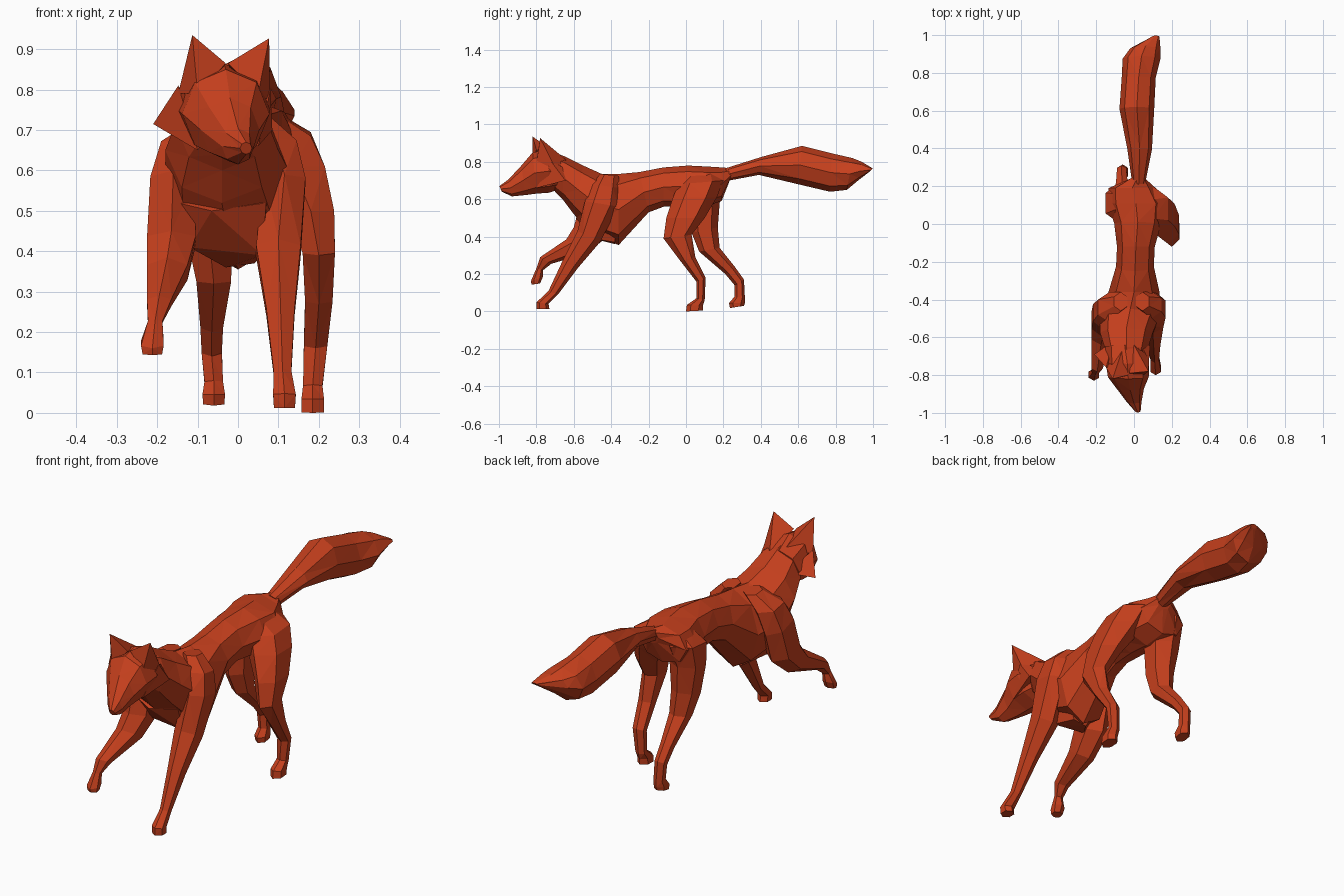
import bpy, bmesh
from math import cos, sin, tau
from mathutils import Vector

fur = bpy.data.materials.new("russet_fur")
fur.diffuse_color = (0.56, 0.05, 0.012, 1)


def finish(name, bm):
    bmesh.ops.recalc_face_normals(bm, faces=bm.faces)
    mesh = bpy.data.meshes.new(name)
    bm.to_mesh(mesh)
    bm.free()
    mesh.materials.append(fur)
    obj = bpy.data.objects.new(name, mesh)
    bpy.context.collection.objects.link(obj)
    return obj


def loft(name, rings, sides=6):
    """Skin rings given as (x, half width, y1, z1, y2, z2): the two points are
    the front/top and back/bottom silhouette edges of the section."""
    bm = bmesh.new()
    widen = 1 / max(sin(tau * i / sides) for i in range(sides))
    loops = []
    for x, w, y1, z1, y2, z2 in rings:
        mid = Vector((x, (y1 + y2) / 2, (z1 + z2) / 2))
        deep = Vector((0, (y1 - y2) / 2, (z1 - z2) / 2))
        wide = Vector((w * widen, 0, 0))
        loops.append([bm.verts.new(mid + deep * cos(tau * i / sides) + wide * sin(tau * i / sides))
                      for i in range(sides)])
    for a, b in zip(loops, loops[1:]):
        for i in range(sides):
            j = (i + 1) % sides
            bm.faces.new((a[i], a[j], b[j], b[i]))
    bm.faces.new(loops[0])
    bm.faces.new(loops[-1])
    bmesh.ops.triangulate(bm, faces=bm.faces)
    return finish(name, bm)


def hull(name, *points):
    bm = bmesh.new()
    for p in points:
        bm.verts.new(p)
    bmesh.ops.convex_hull(bm, input=bm.verts)
    return finish(name, bm)


# Trunk from rump through belly and deep chest up the neck
loft("torso", [
    (0.02, 0.04, 0.25, 0.765, 0.23, 0.69),
    (-0.01, 0.125, 0.19, 0.77, 0.19, 0.59),
    (0.01, 0.15, 0.11, 0.775, 0.10, 0.56),
    (0.02, 0.125, 0.01, 0.78, 0.0, 0.56),
    (0.01, 0.10, -0.12, 0.77, -0.12, 0.56),
    (0.005, 0.10, -0.25, 0.745, -0.20, 0.53),
    (0.0, 0.135, -0.36, 0.735, -0.36, 0.355),
    (-0.02, 0.16, -0.45, 0.735, -0.50, 0.41),
    (-0.04, 0.14, -0.55, 0.78, -0.60, 0.52),
    (-0.04, 0.115, -0.65, 0.83, -0.66, 0.60),
    (-0.04, 0.08, -0.73, 0.85, -0.70, 0.64)], 8)

# Breast filling the space between the front legs
hull("breast", (-0.15, -0.56, 0.52), (0.07, -0.56, 0.52), (-0.065, -0.59, 0.50),
     (-0.12, -0.50, 0.41), (0.06, -0.50, 0.39), (-0.03, -0.38, 0.36),
     (0.04, -0.38, 0.37), (-0.12, -0.38, 0.50), (0.08, -0.38, 0.50))

# Bushy tail with a blunt, sideways tip
loft("tail", [
    (0.025, 0.035, 0.21, 0.765, 0.23, 0.70),
    (0.03, 0.065, 0.40, 0.825, 0.39, 0.73),
    (0.015, 0.092, 0.62, 0.885, 0.60, 0.68),
    (0.025, 0.09, 0.78, 0.845, 0.77, 0.64),
    (0.04, 0.10, 0.89, 0.82, 0.86, 0.65),
    (0.06, 0.08, 0.94, 0.80, 0.92, 0.70),
    (0.115, 0.02, 0.998, 0.765, 0.985, 0.75)], 8)

# Head tapering to the muzzle, turned slightly aside
loft("head", [
    (-0.05, 0.10, -0.64, 0.825, -0.66, 0.66),
    (-0.035, 0.115, -0.74, 0.865, -0.73, 0.635),
    (-0.03, 0.108, -0.82, 0.85, -0.80, 0.63),
    (-0.02, 0.073, -0.88, 0.78, -0.86, 0.622),
    (0.0, 0.04, -0.95, 0.705, -0.93, 0.615),
    (0.02, 0.015, -0.998, 0.67, -0.985, 0.64)], 8)

# Pointed ears
hull("ear_left", (-0.113, -0.82, 0.935), (-0.148, -0.76, 0.79),
     (-0.03, -0.80, 0.865), (-0.06, -0.66, 0.82), (-0.10, -0.82, 0.79))
hull("ear_right", (0.077, -0.78, 0.927), (0.08, -0.70, 0.77),
     (-0.025, -0.79, 0.865), (0.0, -0.64, 0.81), (0.05, -0.80, 0.79))

# Cheek ruffs
hull("cheek_left", (-0.21, -0.69, 0.715), (-0.148, -0.76, 0.81),
     (-0.10, -0.80, 0.65), (-0.11, -0.62, 0.74), (-0.06, -0.72, 0.70))
hull("cheek_right", (0.085, -0.645, 0.70), (0.08, -0.72, 0.80),
     (0.05, -0.80, 0.66), (0.02, -0.61, 0.75), (0.0, -0.72, 0.70))

# Planted front leg
loft("front_leg_right", [
    (0.045, 0.035, -0.46, 0.735, -0.36, 0.725),
    (0.09, 0.055, -0.50, 0.68, -0.355, 0.66),
    (0.115, 0.052, -0.54, 0.59, -0.36, 0.56),
    (0.10, 0.055, -0.58, 0.43, -0.46, 0.37),
    (0.105, 0.035, -0.66, 0.27, -0.58, 0.23),
    (0.11, 0.022, -0.735, 0.11, -0.685, 0.09),
    (0.115, 0.028, -0.80, 0.048, -0.735, 0.04),
    (0.115, 0.026, -0.80, 0.012, -0.73, 0.012)])

# Lifted front leg
loft("front_leg_left", [
    (-0.07, 0.035, -0.46, 0.73, -0.36, 0.72),
    (-0.13, 0.06, -0.52, 0.68, -0.36, 0.65),
    (-0.16, 0.057, -0.56, 0.60, -0.38, 0.54),
    (-0.165, 0.06, -0.60, 0.45, -0.42, 0.40),
    (-0.175, 0.05, -0.64, 0.385, -0.53, 0.31),
    (-0.195, 0.03, -0.78, 0.29, -0.72, 0.255),
    (-0.205, 0.018, -0.80, 0.23, -0.765, 0.22),
    (-0.212, 0.028, -0.83, 0.16, -0.765, 0.185),
    (-0.212, 0.024, -0.825, 0.143, -0.78, 0.15)])

# Hind leg swung forward
loft("hind_leg_right", [
    (0.05, 0.05, -0.02, 0.735, 0.18, 0.745),
    (0.10, 0.08, -0.04, 0.68, 0.20, 0.70),
    (0.135, 0.08, -0.07, 0.61, 0.165, 0.61),
    (0.18, 0.058, -0.105, 0.50, 0.10, 0.50),
    (0.20, 0.04, -0.12, 0.39, 0.03, 0.41),
    (0.20, 0.034, -0.03, 0.27, 0.05, 0.29),
    (0.192, 0.029, 0.055, 0.16, 0.105, 0.18),
    (0.185, 0.024, 0.055, 0.07, 0.10, 0.06),
    (0.185, 0.028, 0.005, 0.035, 0.09, 0.03),
    (0.185, 0.028, 0.0, 0.0, 0.09, 0.005)])

# Hind leg trailing
loft("hind_leg_left", [
    (-0.04, 0.05, 0.04, 0.73, 0.20, 0.74),
    (-0.07, 0.08, 0.0, 0.67, 0.22, 0.69),
    (-0.08, 0.07, 0.02, 0.57, 0.18, 0.58),
    (-0.07, 0.055, 0.03, 0.42, 0.17, 0.45),
    (-0.06, 0.043, 0.07, 0.32, 0.18, 0.34),
    (-0.065, 0.028, 0.21, 0.20, 0.26, 0.24),
    (-0.065, 0.025, 0.26, 0.14, 0.31, 0.17),
    (-0.06, 0.023, 0.26, 0.08, 0.315, 0.07),
    (-0.06, 0.028, 0.23, 0.045, 0.315, 0.045),
    (-0.06, 0.026, 0.235, 0.018, 0.31, 0.03)])
